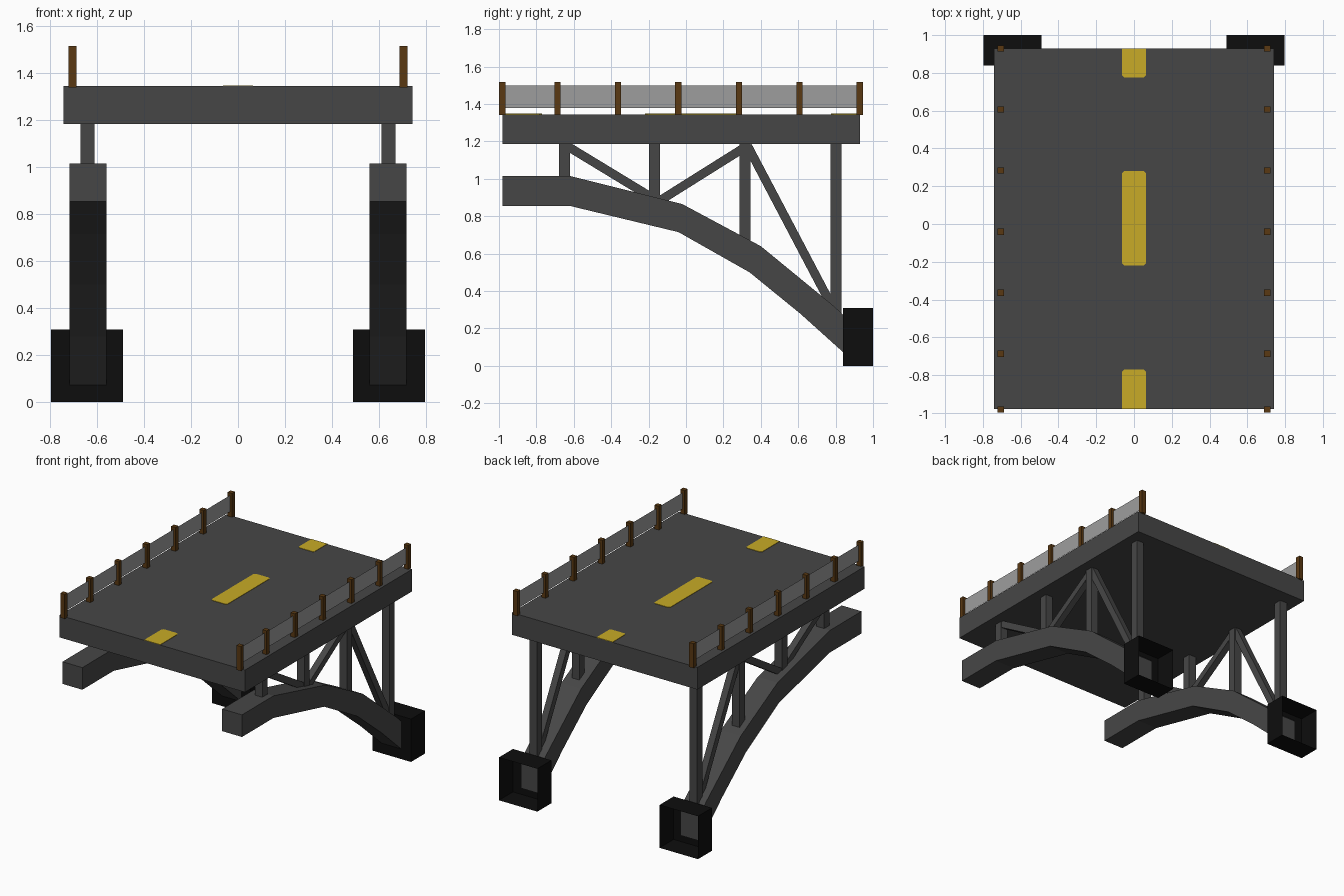
import bpy, bmesh, math
from mathutils import Vector

if "Cube" in bpy.data.objects:
    bpy.data.objects.remove(bpy.data.objects["Cube"])


def material(name, rgba):
    m = bpy.data.materials.new(name)
    m.diffuse_color = rgba
    m.use_nodes = True
    m.node_tree.nodes["Principled BSDF"].inputs["Base Color"].default_value = m.diffuse_color
    return m


GREY = material("dark grey concrete", (0.062, 0.062, 0.062, 1))
BLACK = material("black footing", (0.004, 0.004, 0.004, 1))
WOOD = material("brown post", (0.10, 0.04, 0.006, 1))
YELLOW = material("yellow paint", (0.58, 0.41, 0.02, 1))
GLASS = material("clear grey panel", (0.34, 0.34, 0.34, 0.54))


def finish(name, bm, mat, recalc=True):
    if recalc:
        bmesh.ops.recalc_face_normals(bm, faces=bm.faces)
    me = bpy.data.meshes.new(name)
    bm.to_mesh(me)
    bm.free()
    me.materials.append(mat)
    ob = bpy.data.objects.new(name, me)
    bpy.context.collection.objects.link(ob)
    return ob


def prism(name, pts, lo, hi, axis, mat):
    """Extrude a polygon along x (points are y,z) or z (points are x,y)."""
    bm = bmesh.new()
    place = (lambda a, b: (lo, a, b)) if axis == "x" else (lambda a, b: (a, b, lo))
    face = bm.faces.new([bm.verts.new(place(a, b)) for a, b in pts])
    ext = bmesh.ops.extrude_face_region(bm, geom=[face])
    verts = [v for v in ext["geom"] if isinstance(v, bmesh.types.BMVert)]
    d = hi - lo
    bmesh.ops.translate(bm, verts=verts, vec=(d, 0, 0) if axis == "x" else (0, 0, d))
    # extrusion can leave the starting cap pointing inward
    return finish(name, bm, mat)


def box(name, x, y, z, mat):
    pts = [(y[0], z[0]), (y[1], z[0]), (y[1], z[1]), (y[0], z[1])]
    return prism(name, pts, x[0], x[1], "x", mat)


def span(s, a, b):
    return tuple(sorted((s * a, s * b)))


# Road deck
box("road_deck", (-0.742, 0.742), (-0.98, 0.93), (1.185, 1.345), GREY)

# Painted centre line dashes, corners clipped
for i, (y0, y1) in enumerate([(-0.98, -0.77), (-0.22, 0.28), (0.775, 0.93)]):
    c, w = 0.012, 0.064
    a = 0 if i == 0 else c
    b = 0 if i == 2 else c
    pts = [(-w + a, y0), (w - a, y0)]
    if a:
        pts.append((w, y0 + a))
    if b:
        pts += [(w, y1 - b), (w - b, y1), (-w + b, y1), (-w, y1 - b)]
    else:
        pts += [(w, y1), (-w, y1)]
    if a:
        pts.append((-w, y0 + a))
    prism(f"lane_dash_{i}", pts, 1.344, 1.348, "z", YELLOW)

# Arch rib profile and truss members in (y, z)
ARCH = [(-0.98, 1.015), (-0.62, 1.015), (-0.02, 0.865), (0.40, 0.64),
        (0.79, 0.32), (0.86, 0.255), (0.86, 0.055), (0.61, 0.28),
        (0.34, 0.50), (-0.04, 0.715), (-0.62, 0.855), (-0.98, 0.855)]
COLUMNS = [(-0.65, 0.95), (-0.169, 0.84), (0.316, 0.60), (0.802, 0.24)]
BRACES = [((-0.63, 1.172), (-0.10, 0.85)), ((0.32, 1.172), (-0.18, 0.858)),
          ((0.330, 1.175), (0.785, 0.31))]
POSTS = [-0.9825, -0.687, -0.364, -0.041, 0.283, 0.606, 0.929]

for side, s in (("left", -1), ("right", 1)):
    xs = span(s, 0.559, 0.718)
    prism(f"{side}_arch_rib", ARCH, xs[0], xs[1], "x", GREY)

    # Upright columns
    xs = span(s, 0.611, 0.671)
    for i, (y, z) in enumerate(COLUMNS):
        box(f"{side}_column_{i}", xs, (y - 0.03, y + 0.03), (z, 1.19), GREY)

    # Diagonal braces
    xs = span(s, 0.617, 0.665)
    for i, (p, q) in enumerate(BRACES):
        p, q = Vector(p), Vector(q)
        d = (q - p).normalized()
        n = Vector((-d.y, d.x)) * 0.0235
        pts = [tuple(v) for v in (p + n, q + n, q - n, p - n)]
        prism(f"{side}_brace_{i}", pts, xs[0], xs[1], "x", GREY)

    # Footing: shell open at the back
    xs = span(s, 0.489, 0.796)
    foot = box(f"{side}_footing", xs, (0.84, 1.0), (0, 0.31), BLACK)
    bm = bmesh.new()
    bm.from_mesh(foot.data)
    back = [f for f in bm.faces if f.calc_center_median().y > 0.99]
    bmesh.ops.delete(bm, geom=back, context="FACES_ONLY")
    bm.to_mesh(foot.data)
    bm.free()

    # Railing posts
    xs = span(s, 0.687, 0.722)
    for i, y in enumerate(POSTS):
        box(f"{side}_rail_post_{i}", xs, (y - 0.0165, y + 0.0165), (1.34, 1.517), WOOD)

    # Railing panel, a single sheet
    bm = bmesh.new()
    x = s * 0.7045
    bm.faces.new([bm.verts.new((x, y, z)) for y, z in
                  ((-0.98, 1.38), (0.93, 1.38), (0.93, 1.498), (-0.98, 1.498))])
    finish(f"{side}_rail_panel", bm, GLASS, recalc=False)
